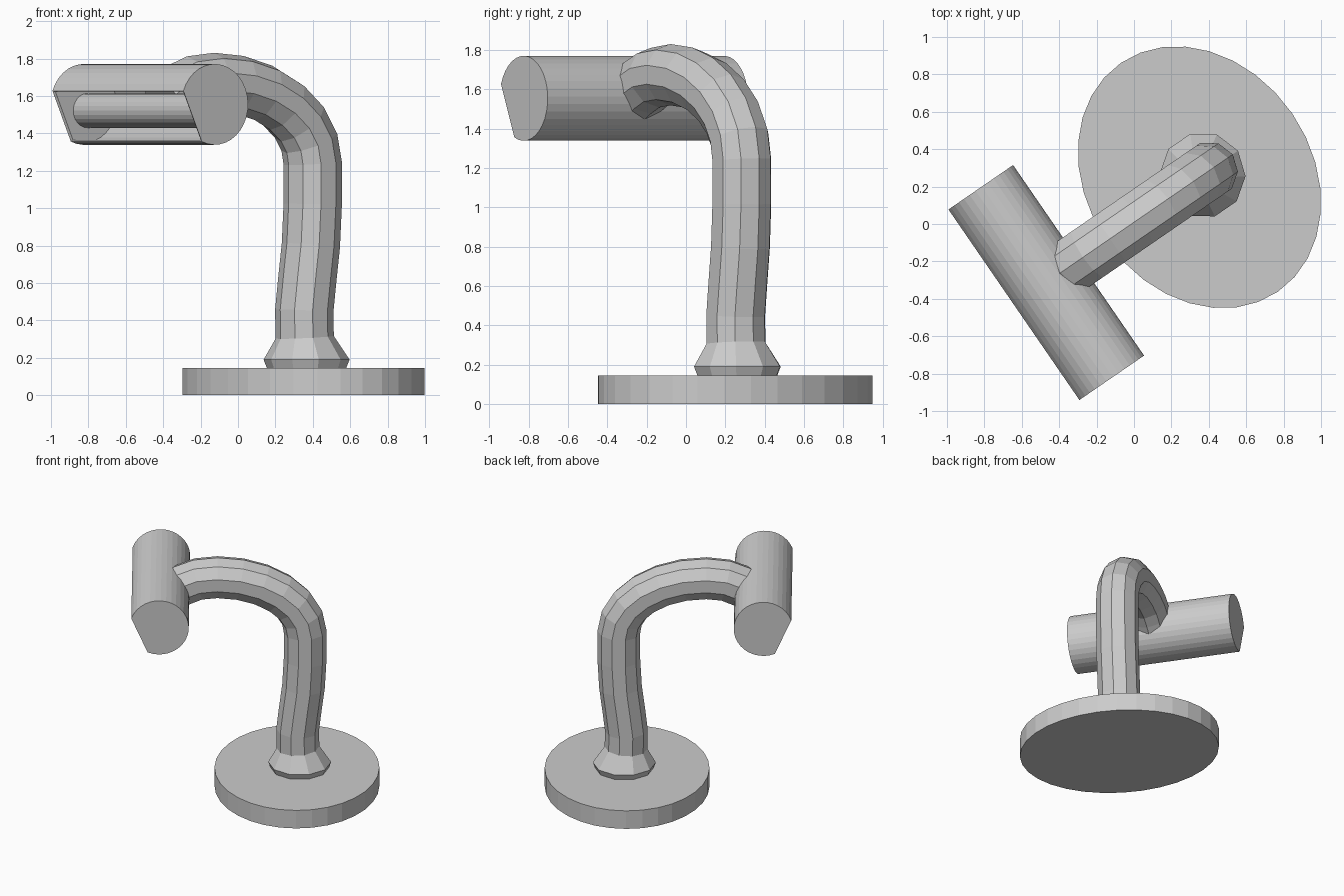
import bpy, bmesh
from math import sin, cos, pi, radians
from mathutils import Vector

if "Cube" in bpy.data.objects:
    bpy.data.objects.remove(bpy.data.objects["Cube"])

ANGLE = radians(34.5)          # the whole lamp is turned about z
ORIGIN = (0.35, 0.25, 0)


def finish(name, bm):
    bmesh.ops.recalc_face_normals(bm, faces=bm.faces)
    me = bpy.data.meshes.new(name)
    bm.to_mesh(me)
    bm.free()
    ob = bpy.data.objects.new(name, me)
    bpy.context.collection.objects.link(ob)
    ob.location = ORIGIN
    ob.rotation_euler.z = ANGLE
    return ob


def loft(name, rings, cap=True):
    """Skin a list of rings of points into a closed tube."""
    bm = bmesh.new()
    vs = [[bm.verts.new(p) for p in r] for r in rings]
    n = len(vs[0])
    for a, b in zip(vs, vs[1:]):
        for i in range(n):
            j = (i + 1) % n
            bm.faces.new((a[i], a[j], b[j], b[i]))
    if cap:
        bm.faces.new(vs[0])
        bm.faces.new(vs[-1])
    return finish(name, bm)


def oval(cx, z, a, b, n):
    return [(cx + a * cos(2 * pi * i / n), b * sin(2 * pi * i / n), z) for i in range(n)]


# Oval base plate
loft("base", [oval(0, z, 0.602, 0.742, 32) for z in (0, 0.145)])

# Curved arm with flared foot: (x, z, radius) along the path
path = [(0.02, 0.12, 0.20), (0.02, 0.145, 0.212), (0.02, 0.19, 0.23), (0.008, 0.31, 0.156),
        (0.005, 0.45, 0.156), (0.025, 0.62, 0.156), (0.048, 0.8, 0.156), (0.06, 1.02, 0.156)]
for k in range(7):             # quarter-oval bend
    t = k / 6 * pi / 2
    path.append((-0.58 + 0.64 * cos(t), 1.24 + 0.435 * sin(t), 0.156))
path += [(-0.72, 1.66, 0.156), (-0.83, 1.615, 0.156), (-0.90, 1.57, 0.15)]
rings = []
for i, (x, z, r) in enumerate(path):
    p, q = path[max(i - 1, 0)], path[min(i + 1, len(path) - 1)]
    t = Vector((q[0] - p[0], 0, q[1] - p[1])).normalized()
    if i < 3:
        t = Vector((0, 0, 1))
    nrm = Vector((t.z, 0, -t.x))
    rings.append([Vector((x, 0, z)) + r * (cos(2 * pi * j / 10) * nrm + sin(2 * pi * j / 10) * Vector((0, 1, 0)))
                  for j in range(10)])
loft("arm", rings)

# Lamp shade: cylinder with one flat side left open, thin walls
HX, HZ, R, HALF = -1.0, 1.555, 0.216, 0.618
a0, a1, N = radians(-113), radians(160.5), 26
bm = bmesh.new()
ends = []
for y in (-HALF, HALF):
    ends.append([bm.verts.new((HX + R * cos(a0 + (a1 - a0) * i / N), y,
                               HZ + R * sin(a0 + (a1 - a0) * i / N))) for i in range(N + 1)])
for i in range(N):
    bm.faces.new((ends[0][i], ends[0][i + 1], ends[1][i + 1], ends[1][i]))
for e in ends:
    bm.faces.new(e)
shade = finish("lamp_shade", bm)
# make the faces point outward so that the wall grows inward
me = shade.data
if me.polygons[0].normal.dot(me.polygons[0].center - Vector((HX, 0, HZ))) < 0:
    me.flip_normals()
wall = shade.modifiers.new("wall", 'SOLIDIFY')
wall.thickness = 0.018
wall.offset = -1

# Tube bulb inside the shade
rb = 0.092
loft("tube_bulb", [[(-0.985 + rb * cos(2 * pi * i / 24), y, 1.522 + rb * sin(2 * pi * i / 24))
                    for i in range(24)] for y in (-0.606, 0.606)])
